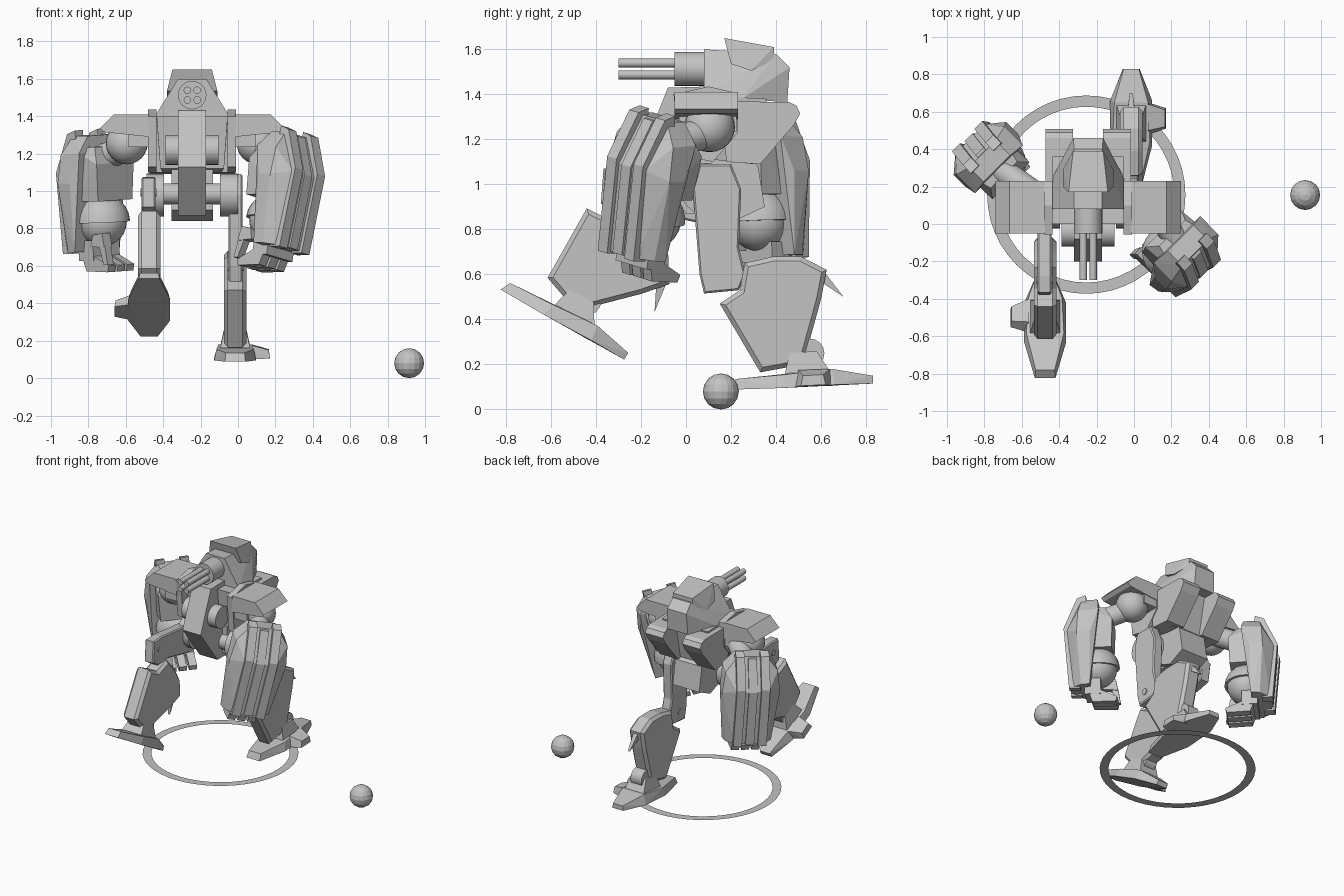
import bpy, bmesh
from math import radians, pi
from mathutils import Matrix, Vector

cube = bpy.data.objects.get("Cube")
if cube:
    bpy.data.objects.remove(cube)

grey = bpy.data.materials.new("plain_grey")
grey.use_nodes = True
grey.diffuse_color = (0.55, 0.55, 0.55, 1)
grey.node_tree.nodes["Principled BSDF"].inputs["Base Color"].default_value = (0.55, 0.55, 0.55, 1)

CX = -0.245          # body centre line
I = Matrix.Identity(4)
T = lambda x, y, z: Matrix.Translation((x, y, z))
BODY = T(CX, 0, 0)


def finish(name, bm, m=I, smooth=False):
    bm.transform(m)
    bmesh.ops.recalc_face_normals(bm, faces=bm.faces)
    me = bpy.data.meshes.new(name)
    bm.to_mesh(me)
    bm.free()
    me.materials.append(grey)
    ob = bpy.data.objects.new(name, me)
    bpy.context.collection.objects.link(ob)
    if smooth:
        bpy.ops.object.select_all(action='DESELECT')
        ob.select_set(True)
        bpy.context.view_layer.objects.active = ob
        bpy.ops.object.shade_smooth_by_angle(angle=radians(40))
    return ob


def hull(name, pts, m=I, mirror=True):
    """Convex solid; each (x, y, z) is repeated at -x when mirrored."""
    bm = bmesh.new()
    for x, y, z in pts:
        bm.verts.new((x, y, z))
        if mirror:
            bm.verts.new((-x, y, z))
    res = bmesh.ops.convex_hull(bm, input=bm.verts)
    junk = {g for g in res["geom_interior"] + res["geom_unused"] if isinstance(g, bmesh.types.BMVert)}
    bmesh.ops.delete(bm, geom=list(junk), context='VERTS')
    bmesh.ops.dissolve_limit(bm, angle_limit=radians(2), verts=bm.verts, edges=bm.edges)
    return finish(name, bm, m)


def prism(name, profile, x0, x1, m=I, bevel=0):
    """Side outline (y, z) extruded across x."""
    bm = bmesh.new()
    face = bm.faces.new([bm.verts.new((x0, y, z)) for y, z in profile])
    out = bmesh.ops.extrude_face_region(bm, geom=[face])
    bmesh.ops.translate(bm, vec=(x1 - x0, 0, 0),
                        verts=[g for g in out["geom"] if isinstance(g, bmesh.types.BMVert)])
    bmesh.ops.recalc_face_normals(bm, faces=bm.faces)
    if bevel:
        rim = [e for e in bm.edges if abs(e.verts[0].co.x - e.verts[1].co.x) < 1e-5]
        bmesh.ops.bevel(bm, geom=rim, offset=bevel, segments=1, affect='EDGES')
    return finish(name, bm, m)


def box(name, x, y, z, m=I):
    return prism(name, [(y[0], z[0]), (y[1], z[0]), (y[1], z[1]), (y[0], z[1])], x[0], x[1], m)


def rod(name, a, b, r, m=I, r2=None, seg=24):
    a, b = Vector(a), Vector(b)
    bm = bmesh.new()
    bmesh.ops.create_cone(bm, cap_ends=True, segments=seg, radius1=r,
                          radius2=r if r2 is None else r2, depth=(b - a).length)
    bm.transform(Matrix.Translation((a + b) / 2) @ (b - a).to_track_quat('Z', 'Y').to_matrix().to_4x4())
    return finish(name, bm, m, True)


def ball(name, c, r, m=I, seg=24, smooth=True, half=False):
    bm = bmesh.new()
    bmesh.ops.create_uvsphere(bm, u_segments=seg, v_segments=seg // 2, radius=r)
    if half:
        bmesh.ops.bisect_plane(bm, geom=bm.verts[:] + bm.edges[:] + bm.faces[:],
                               plane_co=(0, 0, 0), plane_no=(0, 0, 1), clear_inner=True)
        bmesh.ops.holes_fill(bm, edges=[e for e in bm.edges if e.is_boundary])
    bm.transform(T(*c))
    return finish(name, bm, m, smooth)


# Ground ring and stray ball
bm = bmesh.new()
loops = [bmesh.ops.create_circle(bm, segments=48, radius=r)["verts"] for r in (0.47, 0.53)]
bmesh.ops.bridge_loops(bm, edges=bm.edges[:])
finish("ground_ring", bm, T(-0.255, 0.157, 0.088))
ball("loose_ball", (0.915, 0.155, 0.08), 0.08, seg=16, smooth=False)

# Torso, pelvis and central keel
hull("torso", [(0.19, 0, 1.4), (0.19, 0.36, 1.38), (0.17, 0.03, 1.12), (0.15, 0.3, 1.09)], BODY)
prism("keel", [(0.1, 1.435), (-0.08, 1.43), (-0.2, 1.13), (0, 0.87), (0.12, 0.87)], -0.075, 0.075, BODY)
prism("pelvis", [(0.06, 1.12), (0.27, 1.13), (0.32, 1.08), (0.35, 0.9), (0.22, 0.84), (0.06, 0.9)],
      -0.11, 0.11, BODY)
rod("chest_roller", (-0.142, -0.04, 1.22), (0.142, -0.04, 1.22), 0.08, BODY)
rod("hip_axle", (-0.2, 0.07, 0.985), (0.2, 0.07, 0.985), 0.056, BODY)

# Head block, hood and gun
hull("head_block", [(0.2, 0.08, 1.4), (0.19, 0.25, 1.38), (0.085, 0.45, 1.365), (0.08, 0.46, 1.52),
                    (0.075, 0.4, 1.58), (0.075, 0.08, 1.6)], BODY)
hull("hood", [(0.105, 0.17, 1.65), (0.08, 0.39, 1.61), (0.135, 0.2, 1.535), (0.135, 0.29, 1.505),
              (0.085, 0.39, 1.55)], BODY)
rod("gun_drum", (0, 0.1, 1.513), (0, -0.05, 1.513), 0.076, BODY)
for dx in (-0.026, 0.026):
    for dz in (-0.026, 0.026):
        rod("gun_barrel", (dx, -0.04, 1.513 + dz), (dx, -0.3, 1.513 + dz), 0.02, BODY, seg=12)


def turn(deg, a, b):
    """Rotate in the side plane, carrying point a to point b."""
    return T(0, *b) @ Matrix.Rotation(radians(deg), 4, 'X') @ T(0, -a[0], -a[1])


def leg(side, thigh_m, shin_m, foot_m):
    n = "left_" if side > 0 else "right_"
    base = BODY @ Matrix.Diagonal((side, 1, 1, 1)) @ T(0.23, 0, 0)
    rod(n + "hip_disc", (-0.08, 0.09, 0.98), (0.015, 0.09, 0.98), 0.115, base)
    m = base @ thigh_m
    prism(n + "thigh", [(0.03, 0.98), (0.06, 1.09), (0.2, 1.09), (0.245, 0.98), (0.235, 0.72),
                        (0.265, 0.6), (0.235, 0.53), (0.08, 0.515), (0.06, 0.6)], -0.035, 0.04, m, 0.008)
    rod(n + "knee_pin", (-0.04, 0.145, 0.595), (0.046, 0.145, 0.595), 0.022, m, seg=16)
    m = base @ shin_m
    prism(n + "shin", [(0.33, 0.165), (0.52, 0.2), (0.6, 0.49), (0.625, 0.62), (0.51, 0.68),
                       (0.39, 0.68), (0.26, 0.65), (0.24, 0.53), (0.15, 0.47)], -0.06, 0.06, m, 0.02)
    hull(n + "shin_spur", [(0.02, 0.6, 0.63), (0.02, 0.61, 0.56), (0.008, 0.7, 0.5)], m)
    m = base @ foot_m
    rod(n + "ankle", (-0.045, 0.55, 0.25), (0.045, 0.55, 0.25), 0.065, m, seg=16)
    hull(n + "ankle_block", [(0.06, 0.46, 0.25), (0.06, 0.58, 0.26), (0.08, 0.44, 0.16), (0.08, 0.64, 0.17)], m)
    hull(n + "foot", [(0.055, 0.2, 0.088), (0.05, 0.22, 0.135), (0.112, 0.42, 0.095), (0.1, 0.44, 0.155),
                      (0.112, 0.66, 0.11), (0.09, 0.65, 0.18), (0.045, 0.83, 0.115), (0.04, 0.83, 0.15)], m)
    hull(n + "side_toe", [(0.09, 0.48, 0.1), (0.09, 0.65, 0.105), (0.09, 0.5, 0.175), (0.09, 0.64, 0.18),
                          (0.185, 0.51, 0.105), (0.185, 0.62, 0.11), (0.18, 0.52, 0.15), (0.18, 0.61, 0.155)],
         m, False)


leg(1, I, I, I)
leg(-1, turn(-100, (0.09, 0.98), (0.09, 0.98)), turn(-60, (0.33, 0.165), (-0.615, 0.585)),
    turn(-32, (0.2, 0.085), (-0.825, 0.53)))


def shoulder(side):
    n = "left_" if side > 0 else "right_"
    m = BODY @ Matrix.Diagonal((side, 1, 1, 1))
    prism(n + "shoulder_plate", [(-0.055, 1.4), (0.1, 1.435), (0.23, 1.405), (0.23, 1.23),
                                 (0.12, 1.1), (-0.03, 1.13)], 0.19, 0.235, m)
    hull(n + "shoulder_pad", [(x, y, z) for y in (-0.05, 0.23) for x, z in
                              ((0.23, 1.41), (0.42, 1.41), (0.495, 1.335), (0.47, 1.315), (0.23, 1.29))],
         m, False)
    box(n + "shoulder_block", (0.22, 0.34), (-0.03, 0.225), (1.235, 1.35), m)
    ball(n + "shoulder_ball", (0.35, 0.105, 1.255), 0.112, m)
    prism(n + "back_pod", [(0.15, 1.37), (0.46, 1.365), (0.49, 1.35), (0.508, 1.315), (0.48, 1.265),
                           (0.33, 1.09), (0.18, 1.1)], 0.08, 0.228, m)


def arm(side, centre, tilt):
    """Arm axes: x = front to back, y = outwards, z = up."""
    n = "left_" if side > 0 else "right_"
    turned = Matrix.Rotation(radians(-45), 4, 'Z') @ Matrix(
        ((0, side, 0, 0), (1, 0, 0, 0), (0, 0, 1, 0), (0, 0, 0, 1)))
    m = T(*centre, 1.2) @ turned @ Matrix.Rotation(radians(tilt), 4, 'Y') @ T(0, 0, -1.2)
    # armour shell with raised ribs
    hull(n + "arm_shell", [(0.1, -0.05, 1.3), (0.1, 0.06, 1.3), (0.18, -0.06, 1.21), (0.18, 0.08, 1.2),
                           (0.2, 0, 1.05), (0.2, 0.09, 1.05), (0.11, 0.165, 1.08), (0.17, 0.01, 0.68),
                           (0.16, 0.07, 0.68), (0.1, 0.135, 0.68)], m)
    for s in (-1, 1):
        hull(n + "arm_rib", [(s * x, y, z) for x in (0.055, 0.115) for y, z in
                             ((0.03, 1.33), (0.09, 1.31), (0.185, 1.1), (0.155, 0.67), (0.08, 0.67),
                              (0.02, 1.2))], m, False)
    hull(n + "arm_ridge", [(0.03, 0.02, 1.3), (0.03, 0.08, 1.29), (0.03, 0.175, 1.08), (0.03, 0.148, 0.68),
                           (0.03, 0.06, 0.68)], m)
    hull(n + "upper_arm", [(0.1, -0.1, 1.24), (0.14, -0.15, 1.15), (0.13, -0.14, 0.95),
                           (0.14, 0.05, 1.24), (0.14, 0.05, 0.95)], m)
    rod(n + "arm_joint", (0.04, -0.27, 1.24), (0, -0.05, 1.18), 0.07, m)
    # wrist globe, cap and hand
    ball(n + "wrist_globe", (0, -0.035, 0.835), 0.132, m)
    ball(n + "wrist_cap", (0, -0.035, 0.835), 0.15, m, half=True)
    box(n + "palm", (-0.1, 0.1), (-0.06, 0.05), (0.63, 0.74), m)
    for x in (-0.07, 0, 0.07):
        hull(n + "finger", [(x + d, y, z) for d in (-0.027, 0.027) for y, z in
                            ((0.03, 0.66), (-0.05, 0.66), (0, 0.575), (-0.16, 0.57), (-0.17, 0.605))], m, False)
    hull(n + "thumb_base", [(x, y, z) for x in (-0.12, -0.06) for y, z in
                            ((-0.08, 0.77), (-0.15, 0.78), (-0.165, 0.7), (-0.06, 0.71))], m, False)
    hull(n + "thumb_tip", [(x, y, z) for x in (-0.115, -0.07) for y, z in
                           ((-0.165, 0.71), (-0.12, 0.71), (-0.15, 0.61), (-0.18, 0.61))], m, False)


for side, centre, tilt in ((1, (0.27, -0.125), 12), (-1, (-0.765, 0.335), -3)):
    shoulder(side)
    arm(side, centre, tilt)
